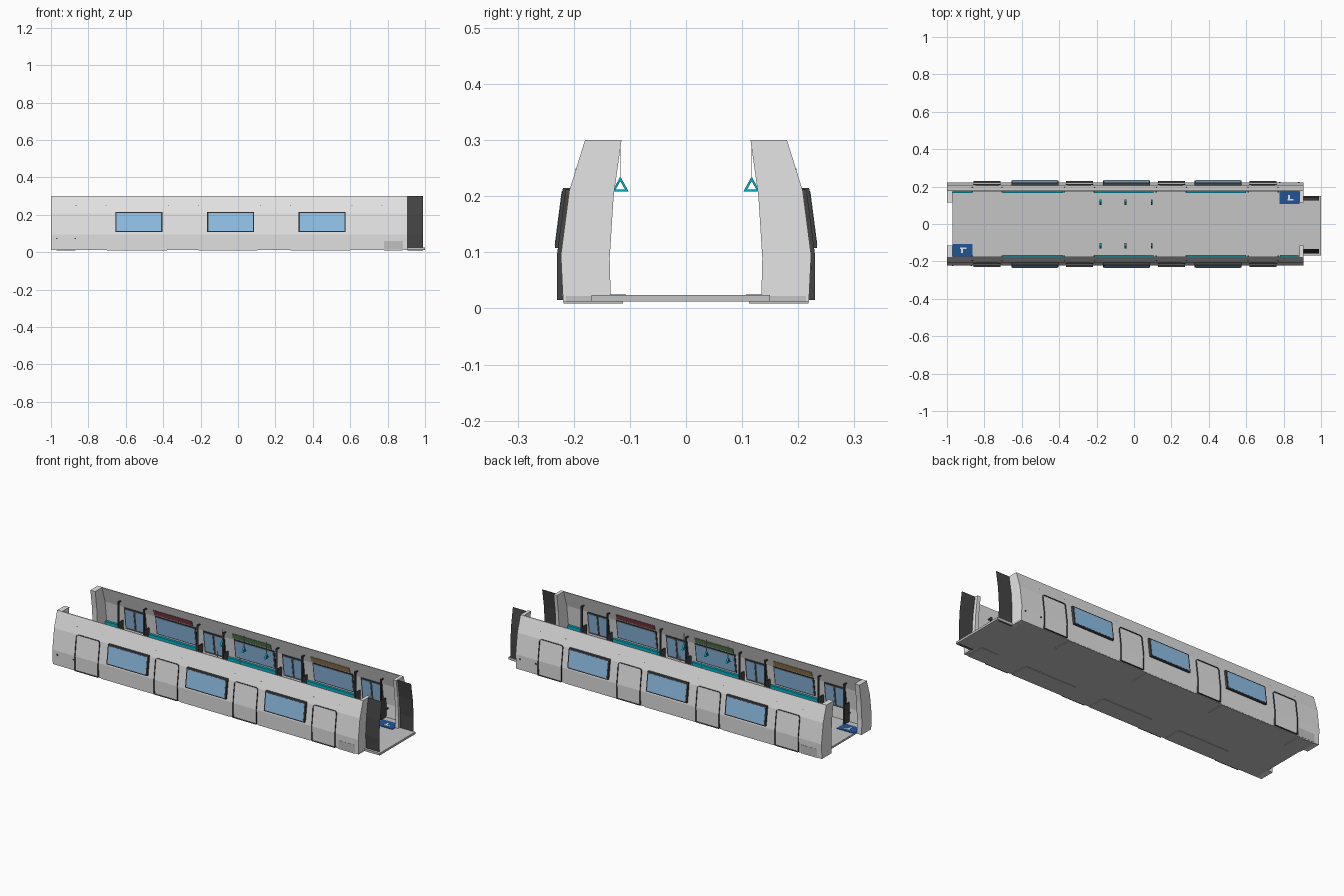
import bpy, bmesh

if "Cube" in bpy.data.objects:
    bpy.data.objects.remove(bpy.data.objects["Cube"])

def material(name, r, g, b):
    m = bpy.data.materials.new(name)
    m.diffuse_color = (r, g, b, 1)
    m.use_nodes = True
    m.node_tree.nodes["Principled BSDF"].inputs["Base Color"].default_value = m.diffuse_color
    return m

BODY = material("light grey body", .78, .78, .78)
FLOOR = material("mid grey floor", .56, .56, .56)
DARK = material("dark rubber", .06, .06, .06)
GLASS = material("blue glass", .28, .53, .80)
TEAL = material("teal seat", .0, .45, .58)
BLUE = material("blue mat", .015, .09, .30)
RED = material("maroon panel", .30, .06, .08)
GREEN = material("green panel", .12, .28, .10)
GOLD = material("ochre panel", .40, .27, .09)

MID = -0.045                      # the cabin is rotationally symmetric about this x
X0, X1 = -1.0, 0.905
OUTER = [(.219, .012), (.223, .095), (.208, .21), (.18, .30)]
INNER = [(.115, .30), (.129, .20), (.136, .09), (.134, .012)]

def wall(z, d=0):
    """Half-width of the outer skin at height z, pushed out by d."""
    for (ya, za), (yb, zb) in zip(OUTER, OUTER[1:]):
        if z <= zb or zb == .30:
            return ya + (yb - ya) * (z - za) / (zb - za) + d

def finish(name, bm, mat):
    bmesh.ops.recalc_face_normals(bm, faces=bm.faces)
    me = bpy.data.meshes.new(name)
    bm.to_mesh(me)
    bm.free()
    me.materials.append(mat)
    ob = bpy.data.objects.new(name, me)
    bpy.context.collection.objects.link(ob)
    return ob

def prism(name, profile, xa, xb, mat, s=1):
    """Closed (y, z) profile extruded along x; s picks the side."""
    bm = bmesh.new()
    a = [bm.verts.new((xa, s * y, z)) for y, z in profile]
    b = [bm.verts.new((xb, s * y, z)) for y, z in profile]
    n = len(a)
    bm.faces.new(a)
    bm.faces.new(b[::-1])
    for i in range(n):
        bm.faces.new((a[i], b[i], b[(i + 1) % n], a[(i + 1) % n]))
    return finish(name, bm, mat)

def box(name, xa, xb, ya, yb, za, zb, mat, s=1):
    return prism(name, [(ya, za), (yb, za), (yb, zb), (ya, zb)], xa, xb, mat, s)

def skin_plate(name, xa, xb, za, zb, da, db, mat, s):
    """Plate following the wall between offsets da (inside) and db (outside)."""
    zs = [za] + [z for _, z in OUTER if za < z < zb] + [zb]
    prof = [(wall(z, db), z) for z in zs] + [(wall(z, da), z) for z in reversed(zs)]
    return prism(name, prof, xa, xb, mat, s)

def ribbon(name, rows, mat, closed):
    """Single-sided strip between paired points."""
    bm = bmesh.new()
    vs = [(bm.verts.new(p), bm.verts.new(q)) for p, q in rows]
    for (p, q), (r, t) in zip(vs, vs[1:] + vs[:1] if closed else vs[1:]):
        bm.faces.new((p, q, t, r))
    finish(name, bm, mat)

def door_seal(x, s):
    """Thin raised ribbon around a door."""
    w = .0725
    half = [(w, .015), (w, .095), (w, .203), (w - .004, .21), (w - .01, .213)]
    path = half + [(-a, z) for a, z in reversed(half)]
    ribbon("door_seal", [((x + a, s * wall(z, -.001), z),
                          (x + a, s * (.230 if z < .1 else wall(z, .007)), z))
                         for a, z in path], DARK, True)

# floor and gangway floor
box("floor", X0 + .03, .905, -.214, .214, .012, .022, FLOOR)
box("gangway_floor", .905, 1.0, -.168, .150, .012, .024, FLOOR)

DOORS = [-.785, -.292, .200, .690]
WINDOWS = [-.53, -.04, .45]
SEATS = [(-.70, -.38), (-.21, .105), (.28, .60)]

for s in (-1, 1):
    # rx mirrors an x so that the far side is the near side turned half round
    rx = (lambda x: x) if s < 0 else (lambda x: 2 * MID - x)

    # side wall and end pillars
    skin_plate("side_wall", X0, X1, .012, .30, -.005, 0, BODY, s)
    for xa, xb in ((X0, -.97), (.885, X1)):
        prism("end_pillar", OUTER + INNER, xa, xb, BODY, s)

    # gangway side sheet
    sheet = [(.150, .008), (.153, .10), (.146, .20), (.130, .30)]
    ribbon("gangway_sheet", [((X1, s * y - .004, z), (.99, s * y - .004, z))
                             for y, z in sheet], DARK, False)

    # doors: outer seal, inner frame with two panes, screens and poles
    for x in DOORS:
        door_seal(x, s)
        skin_plate("door_inner_frame", x - .066, x + .066, .085, .21, -.009, -.004, DARK, s)
        for k in (-.032, .032):
            skin_plate("door_pane", x + k - .026, x + k + .026, .095, .202, -.011, -.006, GLASS, s)
        for k in (-.08, .08):
            prism("door_screen", [(.168, .022), (wall(.022, -.004), .022),
                  (wall(.13, -.004), .13), (.168, .13)], x + k - .003, x + k + .003, DARK, s)
            box("door_pole", x + k - .004, x + k + .004, .168, .176, .022, .25, DARK, s)
            box("pole_bracket", x + k - .003, x + k + .003, .17, wall(.25, .001), .243, .249, DARK, s)

    # windows with raised frames, coloured panels above them on the inside
    for x, colour in zip(WINDOWS, (GOLD, GREEN, RED)):
        skin_plate("window_frame", x - .126, x + .126, .108, .215, -.008, .0125, DARK, s)
        skin_plate("window_glass", x - .119, x + .119, .114, .208, -.010, .0135, GLASS, s)
        skin_plate("wall_panel", rx(x) - .12, rx(x) + .12, .222, .25, -.008, -.004,
                   colour, s)

    # bench seats, backs, bases and the shallow skirts under them
    ends = sorted((rx(.78), rx(.88)))
    for xa, xb in SEATS + [tuple(ends)]:
        box("seat_cushion", xa, xb, .165, .215, .045, .062, TEAL, s)
        box("seat_back", xa, xb, .203, .216, .062, .10, TEAL, s)
        box("seat_base", xa + .01, xb - .01, .178, .213, .022, .045, FLOOR, s)
        box("under_skirt", xa, xb, .112, .218, .009, .013, FLOOR, s)

    # grey service panel and small bolts on the outside
    skin_plate("service_panel", ends[0], ends[1] + .003, .015, .06, 0, .001, FLOOR, s)
    for x in (-.97, -.87):
        box("bolt", rx(x) - .004, rx(x) + .004, .21, wall(.075, .002), .069, .076, DARK, s)

    # blue floor mat with a pale abstract patch
    m = -.917 if s < 0 else .832
    box("floor_mat", m - .054, m + .054, .107, .178, .022, .0245, BLUE, s)
    box("mat_mark", m - .012, m + .022, .125, .133, .0245, .0252, BODY, s)
    box("mat_mark", m - .008, m + .002, .133, .155, .0245, .0252, BODY, s)

    # triangular hanging handles
    for x in (-.18, -.045, .095):
        bm = bmesh.new()
        rings = []
        for dx in (-.005, .005):
            for r in (1, .55):
                rings.append([bm.verts.new((x + dx, s * (.117 + r * a), .217 + r * b))
                              for a, b in ((-.015, -.009), (.015, -.009), (0, .018))])
        for p, q in ((0, 1), (1, 3), (3, 2), (2, 0)):
            for i in range(3):
                j = (i + 1) % 3
                bm.faces.new((rings[p][i], rings[p][j], rings[q][j], rings[q][i]))
        finish("strap_handle", bm, TEAL)
        box("strap", x - .002, x + .002, .1165, .1175, .232, .30, BODY, s)
